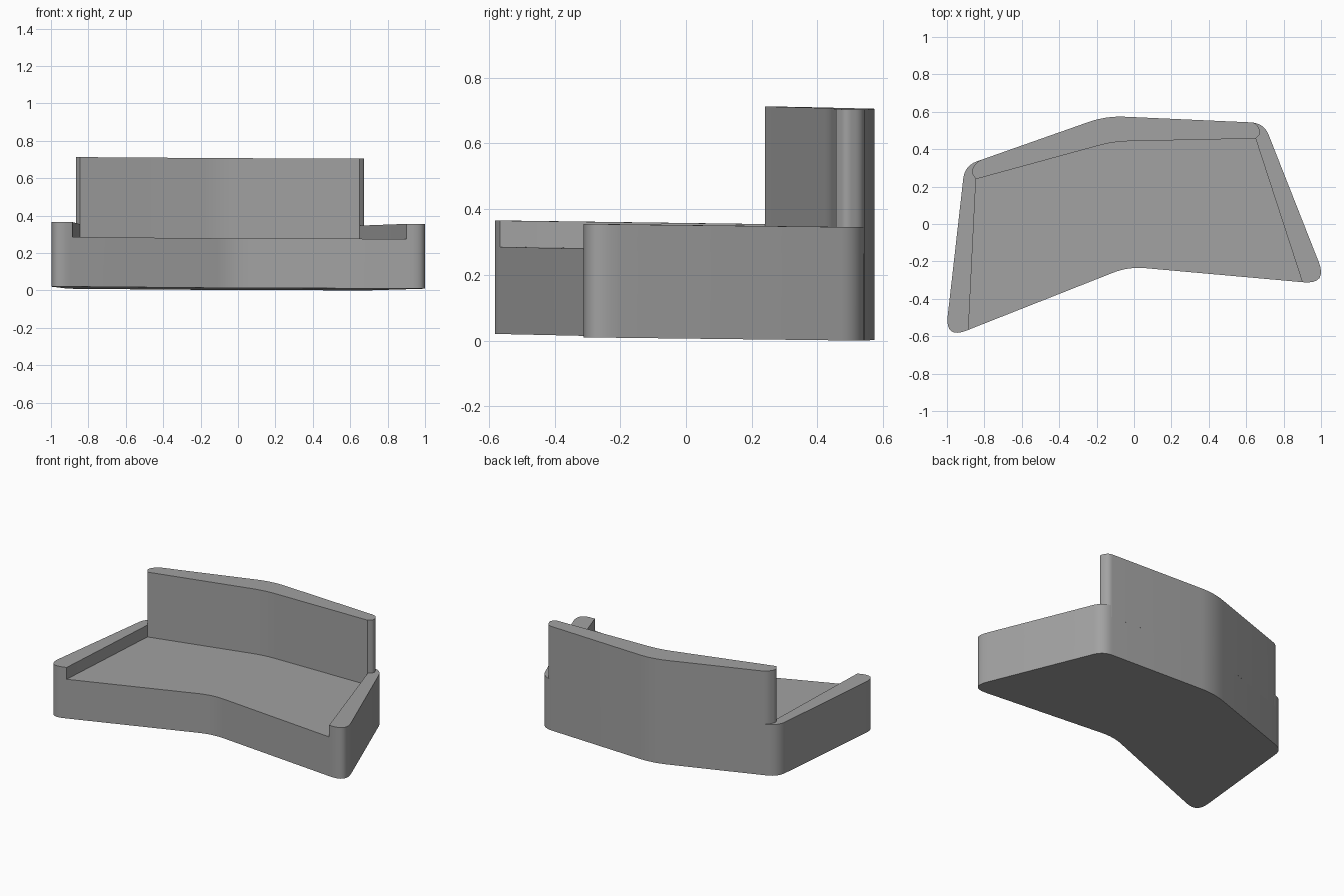
import bpy
import bmesh
import math
from mathutils import Vector

cube = bpy.data.objects.get("Cube")
if cube:
    bpy.data.objects.remove(cube, do_unlink=True)

grey = bpy.data.materials.new("grey_upholstery")
grey.use_nodes = True
colour = (0.36, 0.36, 0.36, 1)
grey.diffuse_color = colour
grey.node_tree.nodes["Principled BSDF"].inputs["Base Color"].default_value = colour

SEAT, ARM, BACK = 0.265, 0.345, 0.703


def lean(x, y):
    """The whole sofa rests very slightly tilted."""
    return 0.0097 - 0.0132 * y - 0.0036 * x


def rounded(corners, steps=8):
    """Outline from (x, y, cut) corners, each corner replaced by a soft bend."""
    out = []
    for i, (x, y, cut) in enumerate(corners):
        p = Vector((x, y))
        if cut == 0:
            out.append(p)
            continue
        before = Vector(corners[i - 1][:2])
        after = Vector(corners[(i + 1) % len(corners)][:2])
        a = p + (before - p).normalized() * cut
        b = p + (after - p).normalized() * cut
        for k in range(steps + 1):
            t = k / steps
            out.append(a * (1 - t) ** 2 + p * 2 * t * (1 - t) + b * t * t)
    return out


def slab(name, corners, low, high):
    bm = bmesh.new()
    verts = [bm.verts.new((p.x, p.y, low)) for p in rounded(corners)]
    face = bm.faces.new(verts)
    top = bmesh.ops.extrude_face_region(bm, geom=[face])["geom"]
    for v in top:
        if isinstance(v, bmesh.types.BMVert):
            v.co.z = high
    for v in bm.verts:
        v.co.z += lean(v.co.x, v.co.y)
    bmesh.ops.recalc_face_normals(bm, faces=bm.faces)
    mesh = bpy.data.meshes.new(name)
    bm.to_mesh(mesh)
    bm.free()
    mesh.materials.append(grey)
    obj = bpy.data.objects.new(name, mesh)
    bpy.context.collection.objects.link(obj)
    bpy.ops.object.select_all(action="DESELECT")
    obj.select_set(True)
    bpy.context.view_layer.objects.active = obj
    bpy.ops.object.shade_smooth_by_angle(angle=math.radians(35))
    return obj


# Shared corners of the angled footprint
front_right = (-1.01, -0.615, 0.125)
front_bend = (-0.03, -0.228, 0.09)
front_left = (1.035, -0.323, 0.13)
back_left = (0.695, 0.54, 0.07)
back_bend = (-0.15, 0.578, 0.1)
back_right = (-0.905, 0.312, 0.07)
inner_right = (-0.845, 0.24, 0)
inner_left = (0.65, 0.457, 0)

# Seat base
slab("seat_base", [front_right, front_bend, front_left,
                   back_left, back_bend, back_right], 0, SEAT)

# Armrests, tapering along the angled sides
slab("right_armrest", [front_right, (-0.885, -0.566, 0), inner_right,
                       (-0.82, 0.342, 0), back_right], SEAT, ARM)
slab("left_armrest", [(0.9, -0.311, 0), front_left, back_left,
                      (0.62, 0.543, 0), inner_left], SEAT, ARM)

# Bent backrest with rounded ends
slab("backrest", [inner_right, (-0.11, 0.441, 0.08), inner_left,
                  (0.68, 0.485, 0.02), (0.655, 0.542, 0.03), back_bend,
                  (-0.84, 0.335, 0.03), (-0.872, 0.28, 0.02)], SEAT, BACK)
